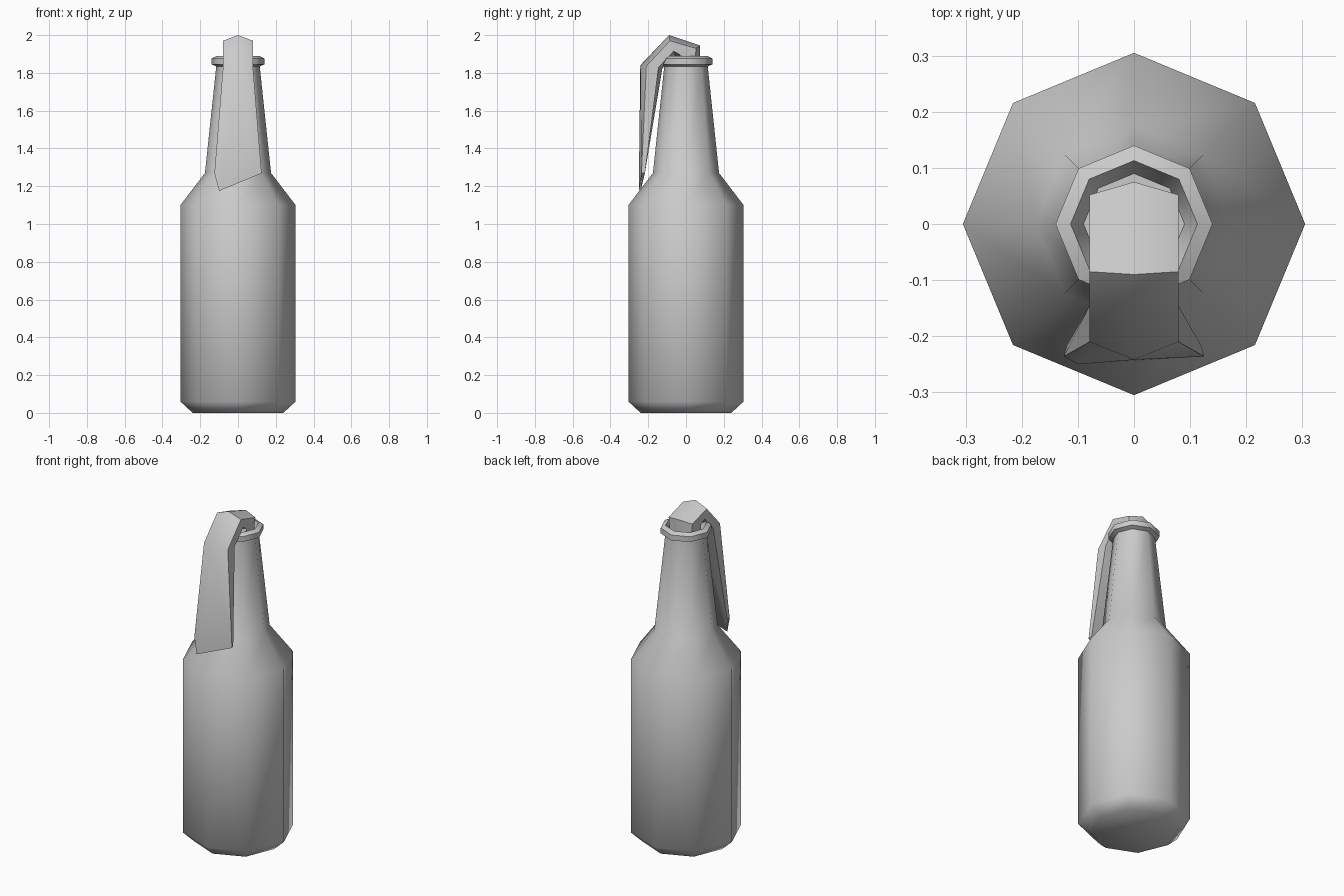
import bpy, math

if "Cube" in bpy.data.objects:
    bpy.data.objects.remove(bpy.data.objects["Cube"])


def make_object(name, rings, angle):
    """Skin a list of equal-length point rings into a capped tube."""
    n = len(rings[0])
    verts = [p for ring in rings for p in ring]
    faces = []
    for r in range(len(rings) - 1):
        for i in range(n):
            a, b = r * n + i, r * n + (i + 1) % n
            faces.append((a, b, b + n, a + n))
    faces.append(tuple(reversed(range(n))))
    faces.append(tuple(range(len(verts) - n, len(verts))))
    mesh = bpy.data.meshes.new(name)
    mesh.from_pydata(verts, [], faces)
    obj = bpy.data.objects.new(name, mesh)
    bpy.context.collection.objects.link(obj)
    bpy.ops.object.select_all(action='DESELECT')
    obj.select_set(True)
    bpy.context.view_layer.objects.active = obj
    bpy.ops.object.mode_set(mode='EDIT')
    bpy.ops.mesh.select_all(action='SELECT')
    bpy.ops.mesh.normals_make_consistent(inside=False)
    bpy.ops.object.mode_set(mode='OBJECT')
    bpy.ops.object.shade_smooth_by_angle(angle=math.radians(angle))
    return obj


def octagon(radius, z):
    return [(radius * math.cos(i * math.pi / 4),
             radius * math.sin(i * math.pi / 4), z) for i in range(8)]


# Bottle: eight-sided turned profile with rolled lip and recessed mouth
profile = [(0.24, 0), (0.305, 0.06), (0.305, 1.10), (0.175, 1.27),
           (0.115, 1.835), (0.14, 1.845), (0.14, 1.877),
           (0.113, 1.89), (0.09, 1.83)]
make_object("bottle", [octagon(r, z) for r, z in profile], 55)


# Cloth: six-sided strip stuffed in the mouth, bent over and hanging in front
def section(outer, outer_side, inner_side, inner, w=0.079):
    return [(0, *outer), (w, *outer_side), (w, *inner_side),
            (0, *inner), (-w, *inner_side), (-w, *outer_side)]


cloth = [
    section((0.075, 1.835), (0.05, 1.835), (-0.04, 1.835), (-0.065, 1.835), 0.07),
    section((0.075, 1.945), (0.052, 1.93), (-0.03, 1.895), (-0.05, 1.88)),
    section((-0.09, 2.0), (-0.085, 1.97), (-0.065, 1.915), (-0.055, 1.89)),
    section((-0.242, 1.84), (-0.21, 1.835), (-0.145, 1.83), (-0.125, 1.825)),
    # flattened, slanted end
    [(-0.10, -0.25, 1.175), (0.125, -0.236, 1.268), (0.12, -0.217, 1.272),
     (-0.095, -0.238, 1.185), (-0.12, -0.217, 1.272), (-0.125, -0.236, 1.268)],
]
make_object("cloth_strip", cloth, 55)
